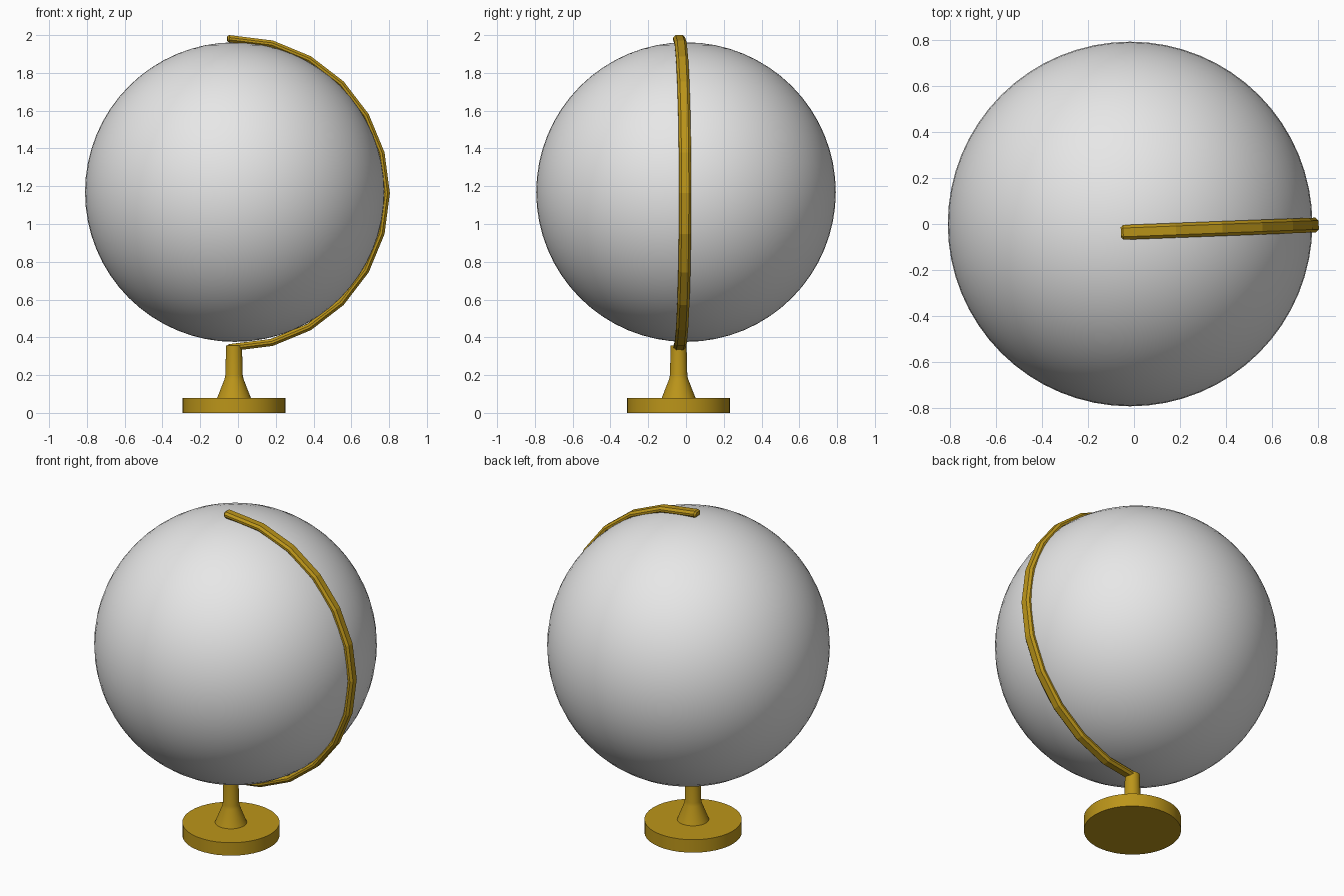
import bpy, bmesh, math
from mathutils import Matrix, Vector

cube = bpy.data.objects.get("Cube")
if cube:
    bpy.data.objects.remove(cube, do_unlink=True)


def make_material(name, rgb, roughness):
    mat = bpy.data.materials.new(name)
    mat.use_nodes = True
    mat.diffuse_color = (*rgb, 1)
    bsdf = next(n for n in mat.node_tree.nodes if n.type == 'BSDF_PRINCIPLED')
    bsdf.inputs["Base Color"].default_value = (*rgb, 1)
    bsdf.inputs["Roughness"].default_value = roughness
    return mat


def make_object(name, bm, mat, location, smooth):
    bmesh.ops.recalc_face_normals(bm, faces=bm.faces)
    mesh = bpy.data.meshes.new(name)
    bm.to_mesh(mesh)
    bm.free()
    mesh.materials.append(mat)
    obj = bpy.data.objects.new(name, mesh)
    obj.location = location
    bpy.context.collection.objects.link(obj)
    if smooth:
        bpy.ops.object.select_all(action='DESELECT')
        obj.select_set(True)
        bpy.context.view_layer.objects.active = obj
        bpy.ops.object.shade_smooth_by_angle(angle=math.radians(30))
    return obj


def skin(bm, rings):
    """Join matching closed rings of points and cap both ends."""
    loops = [[bm.verts.new(p) for p in ring] for ring in rings]
    n = len(loops[0])
    for a, b in zip(loops, loops[1:]):
        for i in range(n):
            j = (i + 1) % n
            bm.faces.new((a[i], a[j], b[j], b[i]))
    bm.faces.new(loops[0])
    bm.faces.new(loops[-1])


def lathe(name, profile, mat, location, sides=40):
    bm = bmesh.new()
    skin(bm, [[(r * math.cos(math.tau * i / sides), r * math.sin(math.tau * i / sides), z)
               for i in range(sides)] for r, z in profile])
    return make_object(name, bm, mat, location, True)


gold = make_material("aged gold", (0.5, 0.3, 0.01), 0.4)
grey = make_material("light grey", (0.8, 0.8, 0.8), 0.5)

# Ball
bm = bmesh.new()
bmesh.ops.create_uvsphere(bm, u_segments=64, v_segments=32, radius=0.793)
make_object("globe_ball", bm, grey, (-0.017, 0, 1.169), True)

# Foot and stem
foot = (-0.021, -0.039, 0)
lathe("base_disc", [(0.273, 0), (0.273, 0.08)], gold, foot)
lathe("stem", [(0.093, 0.07), (0.05, 0.18), (0.046, 0.2), (0.042, 0.357)], gold, foot)

# Half-circle arm: a chamfered bar swept in twelve straight steps
RADIUS, HALF_W, HALF_T, CHAMFER, STEPS = 0.818, 0.032, 0.019, 0.013, 12
section = []
for sw, st in ((1, 1), (-1, 1), (-1, -1), (1, -1)):
    corner = [(sw * HALF_W, st * (HALF_T - CHAMFER)), (sw * (HALF_W - CHAMFER), st * HALF_T)]
    section += corner if sw * st > 0 else corner[::-1]


def arm_ring(angle, shift=0, scale=1):
    out = Vector((math.cos(angle), 0, math.sin(angle)))
    return [out * (RADIUS + t * scale) + Vector((-shift, w * scale, 0)) for w, t in section]


half = math.pi / 2
rings = [arm_ring(half, 0.024, 0.65), arm_ring(half, 0.014)]
rings += [arm_ring(half - math.pi * k / STEPS) for k in range(1, STEPS)]
rings += [arm_ring(-half, 0.014), arm_ring(-half, 0.024, 0.65)]
bm = bmesh.new()
skin(bm, rings)
bmesh.ops.transform(bm, matrix=Matrix.Rotation(math.radians(2.2), 4, 'Z'), verts=bm.verts)
make_object("meridian_arm", bm, gold, (-0.033, -0.036, 1.163), False)
